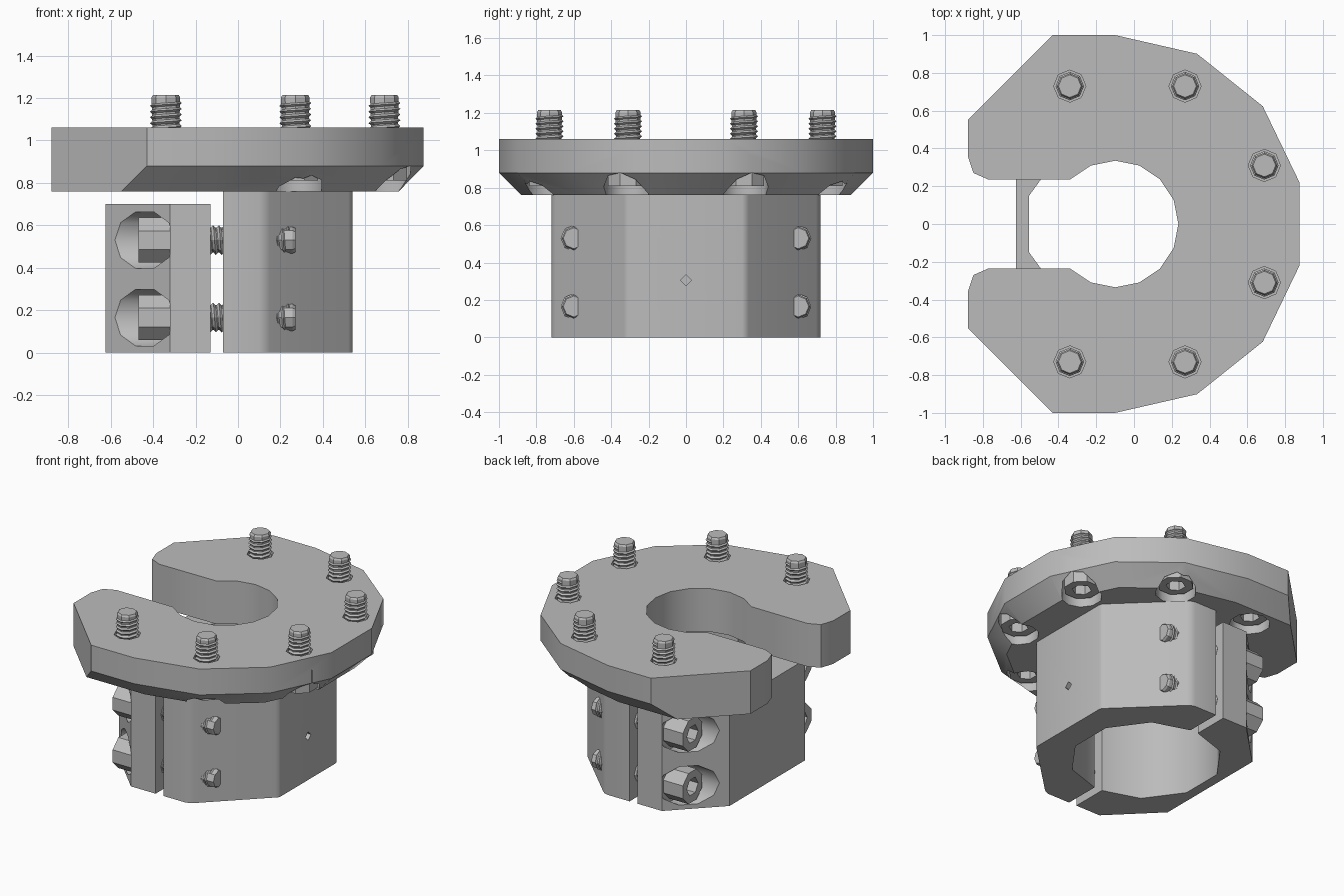
import bpy, bmesh
from math import cos, sin, pi, radians
from mathutils import Matrix, Vector

cube = bpy.data.objects.get("Cube")
if cube:
    bpy.data.objects.remove(cube)

metal = bpy.data.materials.new("grey_metal")
metal.use_nodes = True
GREY = (0.5, 0.5, 0.5, 1)
metal.diffuse_color = GREY
metal.node_tree.nodes["Principled BSDF"].inputs["Base Color"].default_value = GREY
CX = -0.1  # x of the ring axis


def make(name, bm, matrix=None):
    bmesh.ops.recalc_face_normals(bm, faces=bm.faces)
    mesh = bpy.data.meshes.new(name)
    bm.to_mesh(mesh)
    bm.free()
    mesh.materials.append(metal)
    ob = bpy.data.objects.new(name, mesh)
    bpy.context.collection.objects.link(ob)
    if matrix:
        ob.matrix_world = matrix
    return ob


def loft(bm, rings):
    """Skin closed rings of (x, y, z) points and cap both ends."""
    loops = [[bm.verts.new(p) for p in ring] for ring in rings]
    n = len(loops[0])
    for a, b in zip(loops, loops[1:]):
        for i in range(n):
            j = (i + 1) % n
            bm.faces.new((a[i], a[j], b[j], b[i]))
    bm.faces.new(loops[0])
    bm.faces.new(loops[-1])


def prism(name, outline, z0, z1):
    bm = bmesh.new()
    loft(bm, [[(x, y, z) for x, y in outline] for z in (z0, z1)])
    return make(name, bm)


def circle(r, n, cx=0, cy=0, turn=0):
    return [(cx + r * cos(2 * pi * (i + turn) / n), cy + r * sin(2 * pi * (i + turn) / n))
            for i in range(n)]


def rod(r, n, z0, z1, matrix=None, turn=0.5):
    ob = prism("cutter", circle(r, n, turn=turn), z0, z1)
    if matrix:
        ob.matrix_world = matrix
    return ob


def cut(ob, cutter, operation="DIFFERENCE"):
    mod = ob.modifiers.new("cut", "BOOLEAN")
    mod.operation, mod.solver, mod.object = operation, "EXACT", cutter
    bpy.context.view_layer.update()
    graph = bpy.context.evaluated_depsgraph_get()
    mesh = bpy.data.meshes.new_from_object(ob.evaluated_get(graph))
    ob.modifiers.clear()
    ob.data = mesh
    bpy.data.objects.remove(cutter)


def mirrored(half):
    return half + [(x, -y) for x, y in reversed(half)]


def smooth(ob, angle):
    bpy.ops.object.select_all(action="DESELECT")
    ob.select_set(True)
    bpy.context.view_layer.objects.active = ob
    bpy.ops.object.shade_smooth_by_angle(angle=radians(angle))


def bolt(name, matrix, length, r=0.075, head=0.15, pitch=0.027, n=8):
    """Socket-head bolt along local +z, head at the origin."""
    ob = prism(name, circle(0.115, n, turn=0.5), 0, head)
    cut(ob, rod(0.062, 6, -0.1, 0.1))
    bm = bmesh.new()
    bm.from_mesh(ob.data)
    # core of the shank with a small end taper
    core = r * 0.8
    loft(bm, [[(x, y, z) for x, y in circle(q, n)]
              for q, z in ((core, head), (r * 0.9, length - 0.012), (core, length))])
    # helical ridge
    count = int((length - head - pitch) / pitch * n)
    crest, root = [], []
    for k in range(count):
        a, z = 2 * pi * k / n, head + pitch * k / n
        crest.append(bm.verts.new((r * cos(a), r * sin(a), z)))
        root.append(bm.verts.new((core * cos(a), core * sin(a), z + pitch / 2)))
    for k in range(count - 1):
        bm.faces.new((crest[k], crest[k + 1], root[k + 1], root[k]))
        if k + n + 1 < count:
            bm.faces.new((root[k], root[k + 1], crest[k + n + 1], crest[k + n]))
    bpy.data.objects.remove(ob)
    return make(name, bm, matrix)


# C-shaped flange: faceted disc with a lower chamfer, trimmed to its outline
def disc_ring(r, z):
    arc = [(CX + r * sin(2 * pi * i / 14), r * cos(2 * pi * i / 14), z) for i in range(8)]
    return [(-1, r, z)] + arc + [(-1, -r, z)]


bm = bmesh.new()
loft(bm, [disc_ring(0.88, 0.76), disc_ring(1, 0.88), disc_ring(1, 1.06)])
flange = make("flange_plate", bm)
throat = [(CX + 0.335 * cos(pi * i / 8), 0.335 * sin(pi * i / 8)) for i in range(1, 7)]
half = throat + [(-0.77, 0.235), (-0.85, 0.27), (-0.88, 0.36), (-0.88, 0.55),
                 (-0.33, 1.1), (1.1, 1.1)]
outline = [(CX + 0.335, 0)] + mirrored(half)
cut(flange, prism("cutter", outline, 0.5, 1.3), "INTERSECT")

# flange bolts in counterbores
for side, sy in (("left", 1), ("right", -1)):
    for i, (x, y) in enumerate([(-0.34, 0.73), (0.27, 0.73), (0.69, 0.31)]):
        place = Matrix.Translation((x, y * sy, 0))
        cut(flange, rod(0.13, 10, 0.5, 0.97, place))
        cut(flange, rod(0.085, 8, 0.9, 1.3, place, 0))
        bolt(f"flange_bolt_{side}_{i + 1}", Matrix.Translation((x, y * sy, 0.81)), 0.405)

# two halves of the split clamp around the bore
fixed = prism("fixed_clamp_half", mirrored(
    [(-0.07, 0.72), (0.10, 0.72), (0.13, 0.71), (0.15, 0.695),
     (0.52, 0.335), (0.535, 0.32), (0.54, 0.30)]), 0, 0.76)
loose = prism("loose_clamp_half", mirrored(
    [(-0.13, 0.72), (-0.32, 0.72), (-0.625, 0.415)]), 0, 0.70)
for ob in (fixed, loose):
    cut(ob, rod(0.48, 10, -0.2, 1, Matrix.Translation((CX, 0, 0))))

# set-screw hole through the fixed half
along_x = Matrix.Rotation(pi / 2, 4, "Y")
cut(fixed, rod(0.03, 4, 0, 1, Matrix.Translation((0, 0, 0.305)) @ along_x, 0))

# clamp bolts across the split, heads sunk into the loose half
for level, z in (("lower", 0.165), ("upper", 0.53)):
    for side, y in (("left", 0.6), ("right", -0.6)):
        cut(loose, rod(0.14, 10, -1, -0.32, Matrix.Translation((0, y, z)) @ along_x))
        bolt(f"clamp_bolt_{level}_{side}",
             Matrix.Translation((-0.47, y, z)) @ along_x, 0.74, r=0.07)

for ob in (flange, fixed, loose):
    smooth(ob, 40)
